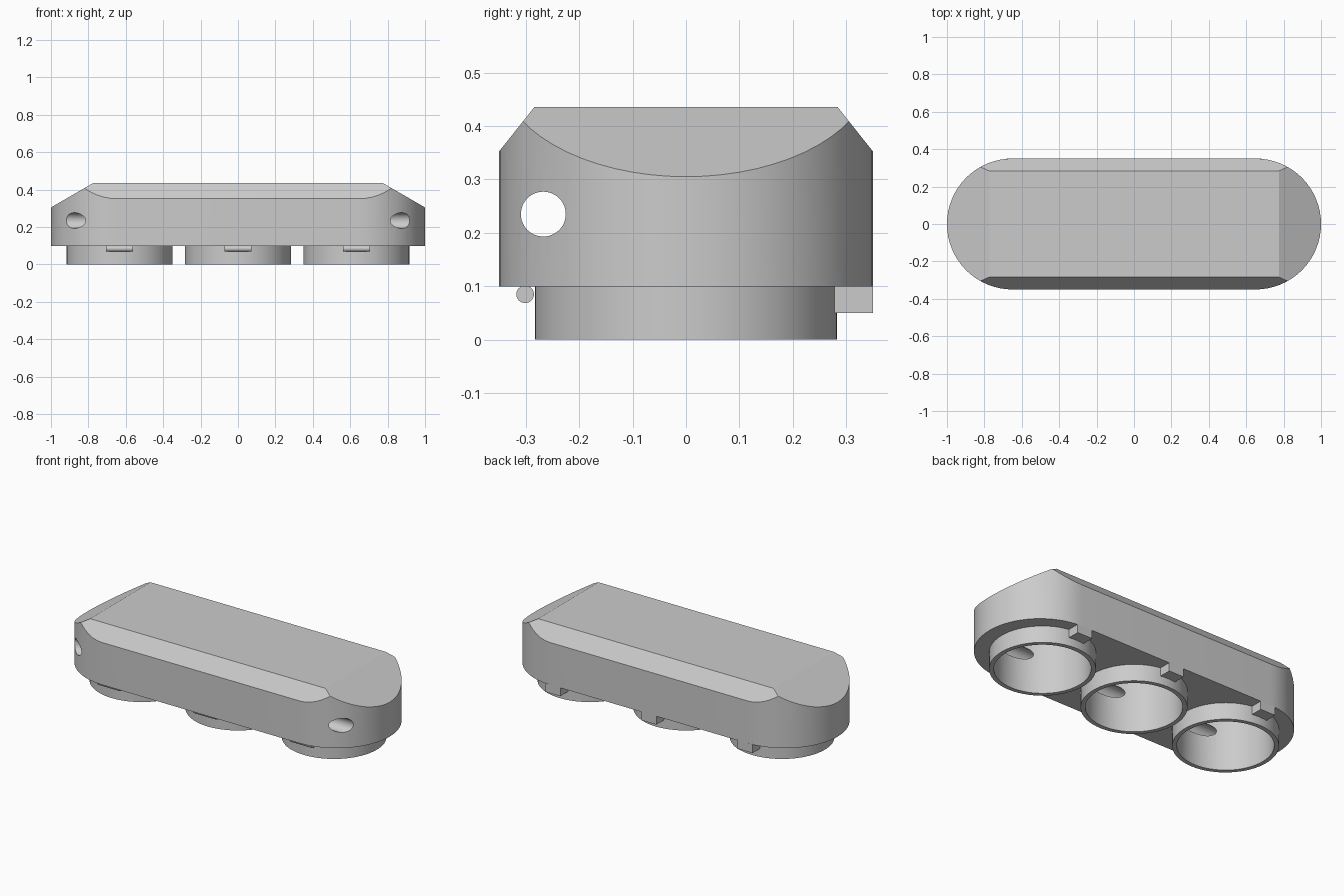
import bpy, bmesh, math
from mathutils import Vector

if "Cube" in bpy.data.objects:
    bpy.data.objects.remove(bpy.data.objects["Cube"])

RING_X = (-0.633, 0.0, 0.633)


def add_object(name, bm):
    bmesh.ops.recalc_face_normals(bm, faces=bm.faces[:])
    mesh = bpy.data.meshes.new(name)
    bm.to_mesh(mesh)
    bm.free()
    ob = bpy.data.objects.new(name, mesh)
    bpy.context.collection.objects.link(ob)
    return ob


def cylinder(name, r, length, loc, along_x=False, sides=64):
    rot = (0, math.pi / 2, 0) if along_x else (0, 0, 0)
    bpy.ops.mesh.primitive_cylinder_add(vertices=sides, radius=r, depth=length,
                                        location=loc, rotation=rot)
    ob = bpy.context.object
    ob.name = name
    return ob


def boolean(target, tool, operation):
    bpy.ops.object.select_all(action='DESELECT')
    bpy.context.view_layer.objects.active = target
    mod = target.modifiers.new("cut", 'BOOLEAN')
    mod.operation = operation
    mod.solver = 'EXACT'
    mod.object = tool
    bpy.ops.object.modifier_apply(modifier=mod.name)
    bpy.data.objects.remove(tool, do_unlink=True)


def smooth(ob):
    bpy.ops.object.select_all(action='DESELECT')
    ob.select_set(True)
    bpy.context.view_layer.objects.active = ob
    bpy.ops.object.shade_smooth_by_angle(angle=math.radians(30))


# Body: stadium outline, extruded
bm = bmesh.new()
n = 32
outline = []
for cx, start in ((0.65, -math.pi / 2), (-0.65, math.pi / 2)):
    for i in range(n + 1):
        a = start + math.pi * i / n
        outline.append(bm.verts.new((cx + 0.35 * math.cos(a), 0.35 * math.sin(a), 0.1)))
base = bm.faces.new(outline)
ext = bmesh.ops.extrude_face_region(bm, geom=[base])
bmesh.ops.translate(bm, vec=(0, 0, 0.335),
                    verts=[v for v in ext["geom"] if isinstance(v, bmesh.types.BMVert)])

# Sloped cuts along the ends and long sides
for sign in (1, -1):
    for co, no in (((sign * 0.775, 0, 0.435), (sign * 0.13, 0, 0.225)),
                   ((0, sign * 0.284, 0.435), (0, sign * 0.083, 0.066))):
        cut = bmesh.ops.bisect_plane(bm, geom=bm.verts[:] + bm.edges[:] + bm.faces[:],
                                     plane_co=co, plane_no=Vector(no).normalized(),
                                     clear_outer=True)
        edges = [e for e in cut["geom_cut"] if isinstance(e, bmesh.types.BMEdge)]
        bmesh.ops.holes_fill(bm, edges=edges, sides=0)
body = add_object("body", bm)

# Lower rings, their deep sockets, and the long cord tunnel
for x in RING_X:
    boolean(body, cylinder("ring", 0.283, 0.13, (x, 0, 0.065)), 'UNION')
for x in RING_X:
    boolean(body, cylinder("socket_cutter", 0.258, 0.435, (x, 0, 0.1175)), 'DIFFERENCE')
boolean(body, cylinder("tunnel_cutter", 0.042, 2.4, (0, -0.267, 0.235), True, 48), 'DIFFERENCE')
smooth(body)

# Hinge pins at the front, catch blocks at the back
for x in RING_X:
    smooth(cylinder("hinge_pin", 0.0165, 0.145, (x, -0.301, 0.085), True, 32))
    bpy.ops.mesh.primitive_cube_add(size=1, location=(x, 0.3075, 0.076))
    block = bpy.context.object
    block.name = "catch_block"
    block.scale = (0.1, 0.085, 0.052)
